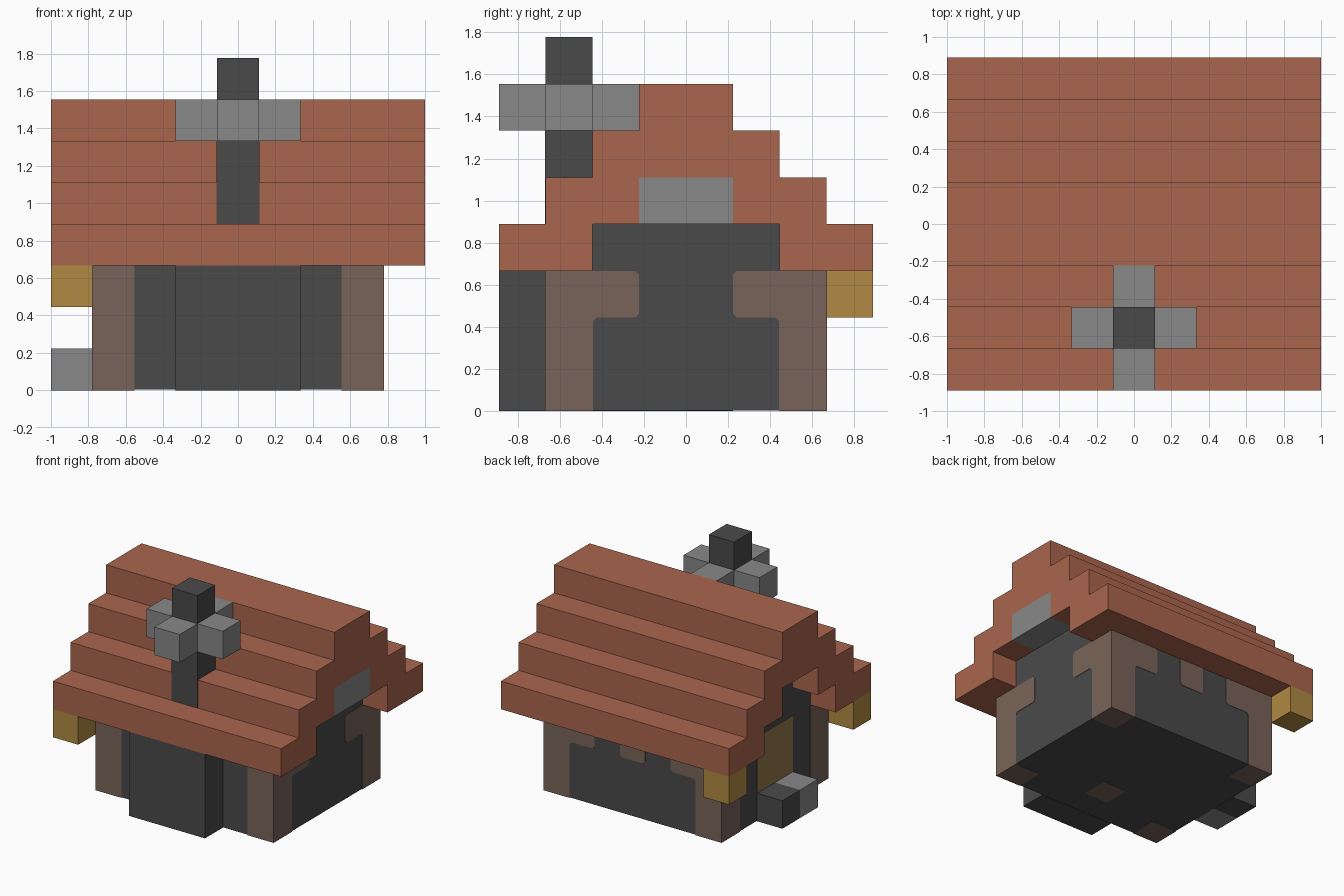
import bpy
import bmesh
from mathutils import Vector

U = 2 / 9        # block size
E = 0.003        # thickness of painted plates
C = 0.02         # clipped corner of the timber brackets

cube = bpy.data.objects.get("Cube")
if cube:
    bpy.data.objects.remove(cube, do_unlink=True)


def material(name, rgb):
    lin = [((c / 255 + 0.055) / 1.055) ** 2.4 for c in rgb] + [1.0]
    m = bpy.data.materials.new(name)
    m.use_nodes = True
    m.diffuse_color = lin
    bsdf = next(n for n in m.node_tree.nodes if n.type == "BSDF_PRINCIPLED")
    bsdf.inputs["Base Color"].default_value = lin
    return m


TILE = material("terracotta", (170, 102, 78))
DARK = material("dark_stone", (74, 74, 74))
GREY = material("grey_stone", (137, 136, 136))
WOOD = material("brown_timber", (120, 100, 88))
GOLD = material("gold_lantern", (177, 138, 67))
DOOR = material("olive_door", (146, 121, 74))


def prism(name, points, origin, a, b, depth, mat):
    """Extrude a profile drawn in the directions a and b along depth."""
    o, a, b, depth = (Vector(v) for v in (origin, a, b, depth))
    bm = bmesh.new()
    face = bm.faces.new([bm.verts.new(o + a * p + b * q) for p, q in points])
    ext = bmesh.ops.extrude_face_region(bm, geom=[face])
    moved = [g for g in ext["geom"] if isinstance(g, bmesh.types.BMVert)]
    bmesh.ops.translate(bm, verts=moved, vec=depth)
    bmesh.ops.recalc_face_normals(bm, faces=bm.faces)
    mesh = bpy.data.meshes.new(name)
    bm.to_mesh(mesh)
    bm.free()
    mesh.materials.append(mat)
    ob = bpy.data.objects.new(name, mesh)
    bpy.context.collection.objects.link(ob)
    return ob


def box(name, x, y, z, mat, grow=0.0):
    """Box from ranges counted in blocks; x and y are measured from the centre."""
    (x0, x1), (y0, y1), (z0, z1) = ([v * U for v in r] for r in (x, y, z))
    x0, y0, x1, y1 = x0 - grow, y0 - grow, x1 + grow, y1 + grow
    rect = [(x0, y0), (x1, y0), (x1, y1), (x0, y1)]
    return prism(name, rect, (0, 0, z0), (1, 0, 0), (0, 1, 0), (0, 0, z1 - z0), mat)


# Walls, gable infill and porch
box("walls", (-3.5, 3.5), (-3, 3), (E / U, 3), DARK)
box("gable_lower", (-3.5, 3.5), (-2, 2), (3, 4), DARK)
box("gable_upper", (-3.5, 3.5), (-1, 1), (4, 5), DARK)
box("porch", (-1.5, 1.5), (-4, -3), (0, 3), DARK)
box("gable_vent", (3.5, 4.5), (-1, 1), (4, 5), GREY)

# Stepped roof: outer stairs, then the stepped opening underneath
half = []
for k in range(4):
    half += [((4 - k) * U, (3 + k) * U), ((4 - k) * U, (4 + k) * U)]
inner = [(U, 5 * U), (U, 4 * U), (2 * U, 4 * U), (2 * U, 3 * U)]
left = half + [(-y, z) for y, z in reversed(half)]
profile = left + [(-y, z) for y, z in reversed(inner)] + inner
prism("roof", profile, (-1, 0, 0), (0, 1, 0), (0, 0, 1), (2, 0, 0), TILE)

# Chimney with a cross-shaped cap
box("chimney_base", (-0.5, 0.5), (-3, -2), (4, 6), DARK, E)
box("chimney_top", (-0.5, 0.5), (-3, -2), (7, 8), DARK)
box("chimney_cap_wide", (-1.5, 1.5), (-3, -2), (6, 7), GREY)
box("chimney_cap_front", (-0.5, 0.5), (-4, -3), (6, 7), GREY)
box("chimney_cap_back", (-0.5, 0.5), (-2, -1), (6, 7), GREY)

# Timber corner posts
for sx, nx in ((-1, "right"), (1, "left")):
    for sy, ny in ((-1, "front"), (1, "back")):
        xs = sorted((sx * 2.5, sx * 3.5))
        ys = sorted((sy * 2, sy * 3))
        box(f"{ny}_{nx}_post", xs, ys, (0, 3), WOOD, E)
box("floor_patch", (-0.5, 0.5), (-2, -1), (0, E / U), WOOD)

# Clipped brackets beside the posts, on the left side and the back
bracket = [(0, 2 * U - C), (C, 2 * U), (U - C, 2 * U), (U, 2 * U + C),
           (U, 3 * U - C), (U - C, 3 * U), (0, 3 * U)]
for s, n in ((-1, "first"), (1, "second")):
    prism(f"side_bracket_{n}", bracket, (3.5 * U, s * 2 * U, 0),
          (0, -s, 0), (0, 0, 1), (E, 0, 0), WOOD)
    prism(f"back_bracket_{n}", bracket, (s * 2.5 * U, 3 * U, 0),
          (-s, 0, 0), (0, 0, 1), (0, E, 0), WOOD)
h = U / 2
stub = [(-h, 3 * U), (-h, 2 * U + C), (C - h, 2 * U),
        (h - C, 2 * U), (h, 2 * U + C), (h, 3 * U)]
prism("back_bracket_middle", stub, (0, 3 * U, 0),
      (1, 0, 0), (0, 0, 1), (0, E, 0), WOOD)

# Door, doorstep and hanging lanterns on the right side
prism("door", [(-U, U), (U, U), (U, 3 * U), (-U, 3 * U)], (-3.5 * U, 0, 0),
      (0, 1, 0), (0, 0, 1), (-E, 0, 0), DOOR)
box("step_front", (-4.5, -3.5), (-1, 0), (0, 1), GREY)
box("step_back", (-4.5, -3.5), (0, 1), (0, 1), DARK)
box("front_lantern", (-4.5, -3.5), (-4, -3), (2, 3), GOLD)
box("back_lantern", (-4.5, -3.5), (3, 4), (2, 3), GOLD)
